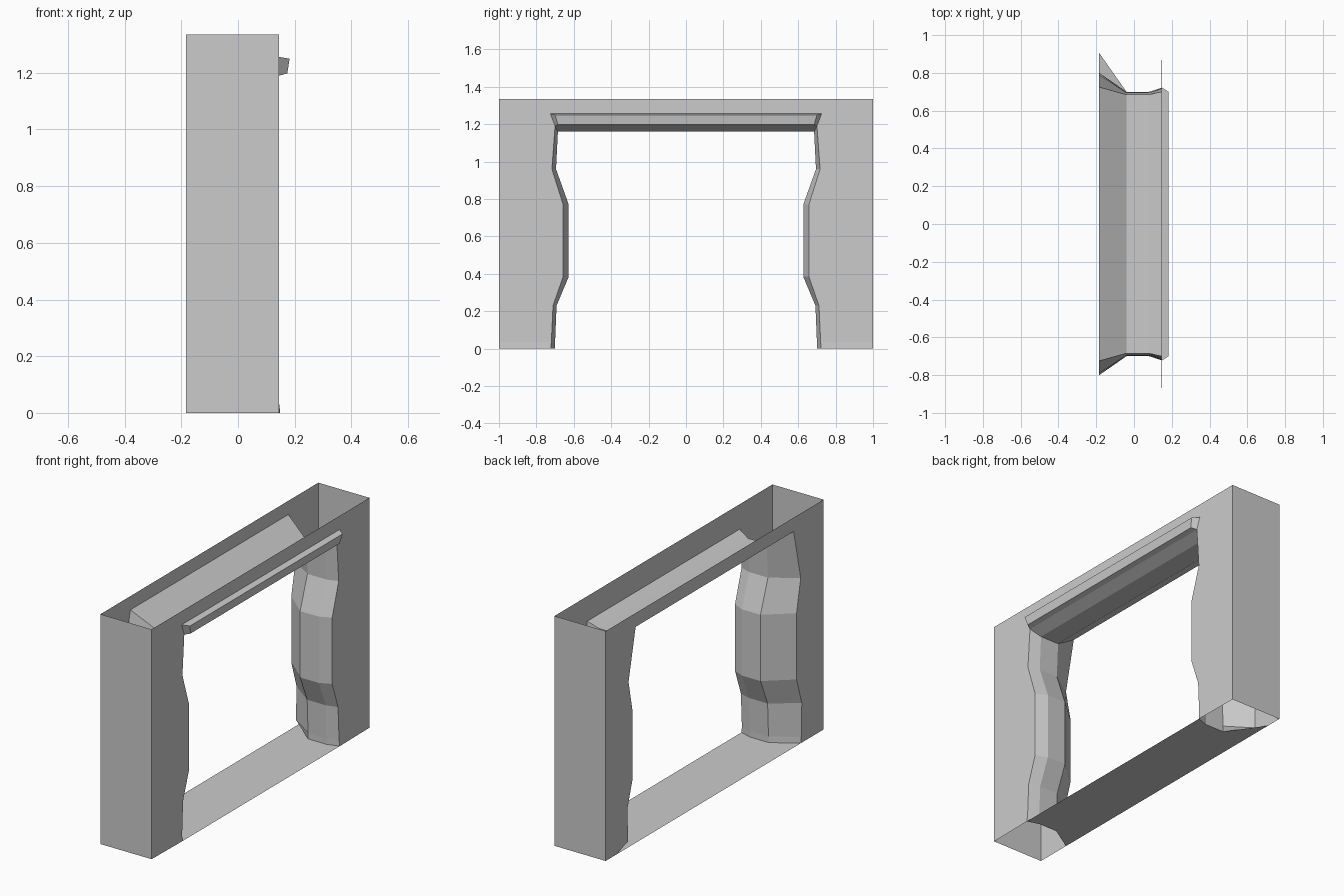
import bpy, bmesh

if "Cube" in bpy.data.objects:
    bpy.data.objects.remove(bpy.data.objects["Cube"])

BACK, FRONT = -0.184, 0.145
IN_B, IN_F = -0.04, 0.08          # flat band in the middle of the jamb
TOP = 1.335

# jamb outline by height: z, front-edge y, inner-band y, back-edge y
JAMB = [(0.0, .722, .700, .790), (0.035, .720, .700, .795), (0.23, .711, .692, .800),
        (0.385, .657, .627, .752), (0.77, .657, .627, .752), (0.96, .717, .695, .790)]


def finish(bm, name):
    bmesh.ops.remove_doubles(bm, verts=bm.verts, dist=1e-5)
    bmesh.ops.recalc_face_normals(bm, faces=bm.faces)
    me = bpy.data.meshes.new(name)
    bm.to_mesh(me)
    bm.free()
    ob = bpy.data.objects.new(name, me)
    bpy.context.collection.objects.link(ob)
    return ob


def loft(bm, rings, closed=True):
    n = len(rings[0])
    for a, b in zip(rings, rings[1:]):
        for i in range(n if closed else n - 1):
            j = (i + 1) % n
            bm.faces.new((a[i], a[j], b[j], b[i]))


def pillar(bm, s):
    """Hollow pillar on side s; returns its rings of six points."""
    rings = []
    for z, f, m, b in JAMB:
        fx = FRONT
        if z == 0:
            fx += 0.004
            if s > 0:
                b = 0.905
        rings.append([(fx, f, z), (IN_F, m, z), (IN_B, m, z), (BACK, b, z),
                      (BACK, 1, z), (FRONT, 1, z)])
    # mitred top ring meeting the lintel
    rings.append([(FRONT, .700, 1.19), (IN_F, .685, 1.16), (IN_B, .685, 1.16),
                  (BACK, .725, 1.255), (BACK, 1, 1.255), (FRONT, 1, 1.19)])
    rings = [[bm.verts.new((x, s * y, z)) for x, y, z in r] for r in rings]
    loft(bm, rings)
    return rings


# wall shell: two pillars, lintel underside, header faces, floor strip
bm = bmesh.new()
left, right = pillar(bm, -1), pillar(bm, 1)
loft(bm, [left[-1][:4], right[-1][:4]], closed=False)
bm.faces.new(left[0][:4] + right[0][3::-1])
rim = {(x, s): bm.verts.new((x, s, TOP)) for x in (BACK, FRONT) for s in (-1, 1)}
for x, edge, corner in ((FRONT, 0, 5), (BACK, 3, 4)):
    bm.faces.new((left[-1][corner], left[-1][edge], right[-1][edge],
                  right[-1][corner], rim[x, 1], rim[x, -1]))
for s, r in ((-1, left), (1, right)):
    bm.faces.new((r[-1][4], r[-1][5], rim[FRONT, s], rim[BACK, s]))
finish(bm, "doorway_wall")

# trim strip over the opening, with slanted ends
bm = bmesh.new()
TRIM = [(FRONT, .725, 1.256), (.182, .700, 1.250), (.174, .685, 1.198), (FRONT, .700, 1.19)]
ends = [[bm.verts.new((x, s * y, z)) for x, y, z in TRIM] for s in (-1, 1)]
loft(bm, ends, closed=False)
for e in ends:
    bm.faces.new(e)
finish(bm, "lintel_trim")
